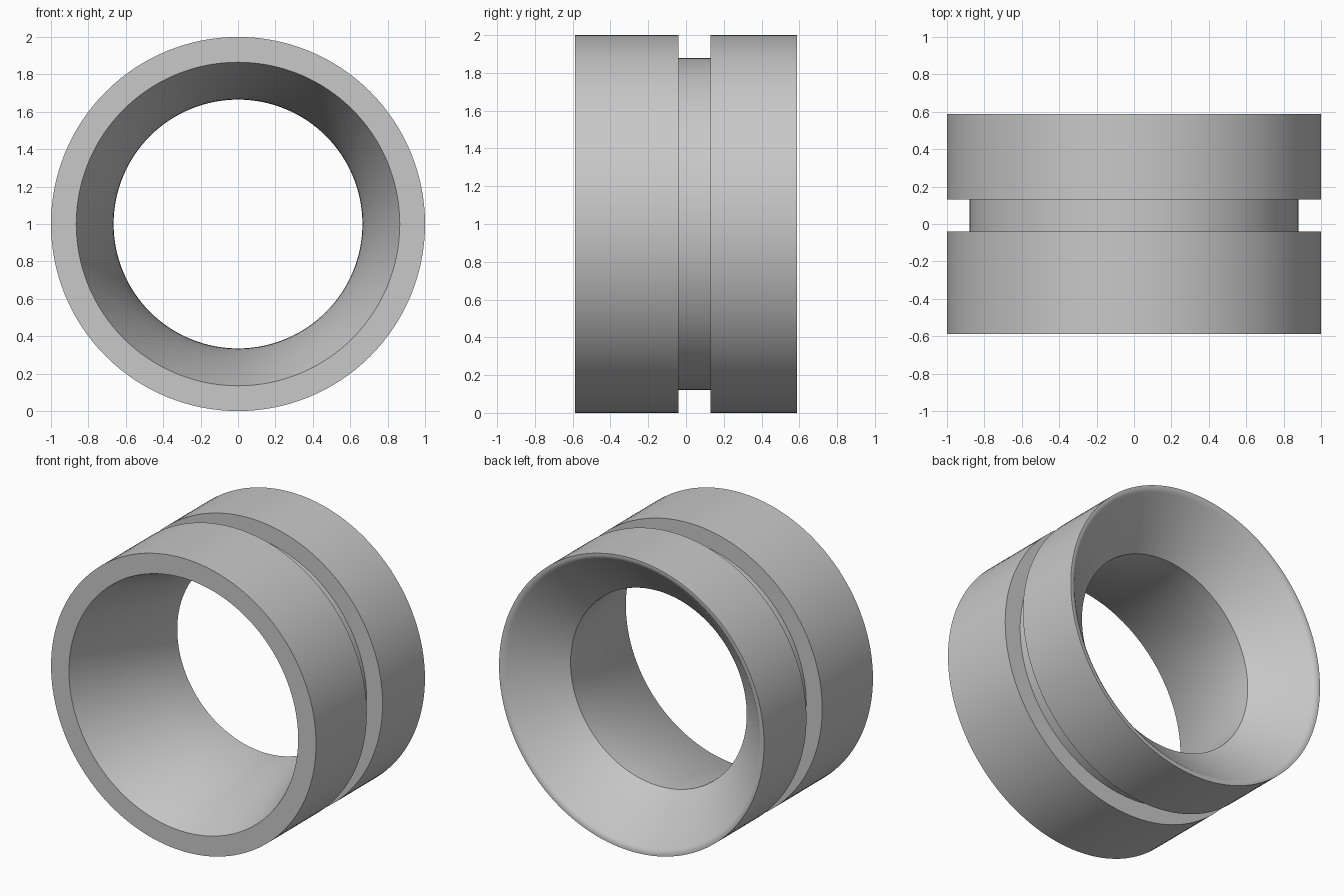
import bpy, bmesh, math
from mathutils import Vector, Matrix

if "Cube" in bpy.data.objects:
    bpy.data.objects.remove(bpy.data.objects["Cube"], do_unlink=True)

SEGMENTS = 128
BORE_STEPS = 12
FRONT, BACK, THROAT = -0.587, 0.587, 0.295
LIP_RADIUS, THROAT_RADIUS = 0.865, 0.665

# Plain grey metal
grey = bpy.data.materials.new("grey")
grey.use_nodes = True
colour = (0.58, 0.58, 0.58, 1)
grey.diffuse_color = colour
grey.node_tree.nodes["Principled BSDF"].inputs["Base Color"].default_value = colour

# Closed cross-section as (radius, y): outer wall with groove, rounded rear rim, flared rear mouth
profile = [
    (1.0, FRONT), (1.0, -0.04), (0.88, -0.04),
    (0.88, 0.13), (1.0, 0.13), (1.0, BACK),
    (0.985, BACK), (0.972, 0.583), (0.958, 0.574),
]

# Bore: nearly straight at the throat, opening in a gentle curve to the flat front lip
for i in range(BORE_STEPS + 1):
    t = i / BORE_STEPS
    radius = THROAT_RADIUS + (LIP_RADIUS - THROAT_RADIUS) * t ** 1.7
    profile.append((radius, THROAT + (FRONT - THROAT) * t))


def lathe(name, points, material):
    """Spin a closed profile about the y axis, centred at height 1."""
    bm = bmesh.new()
    verts = [bm.verts.new((r, y, 0)) for r, y in points]
    edges = [bm.edges.new((a, b)) for a, b in zip(verts, verts[1:] + verts[:1])]
    bmesh.ops.spin(bm, geom=verts + edges, cent=(0, 0, 0), axis=(0, 1, 0),
                   angle=math.tau, steps=SEGMENTS, use_merge=True)
    bmesh.ops.remove_doubles(bm, verts=bm.verts, dist=0.0001)
    bmesh.ops.transform(bm, matrix=Matrix.Translation(Vector((0, 0, 1))), verts=bm.verts)
    bmesh.ops.recalc_face_normals(bm, faces=bm.faces)
    mesh = bpy.data.meshes.new(name)
    bm.to_mesh(mesh)
    bm.free()
    mesh.materials.append(material)
    obj = bpy.data.objects.new(name, mesh)
    bpy.context.collection.objects.link(obj)
    return obj


# Grooved ring
ring = lathe("grooved_ring", profile, grey)
bpy.ops.object.select_all(action="DESELECT")
ring.select_set(True)
bpy.context.view_layer.objects.active = ring
bpy.ops.object.shade_smooth_by_angle(angle=math.radians(30))
